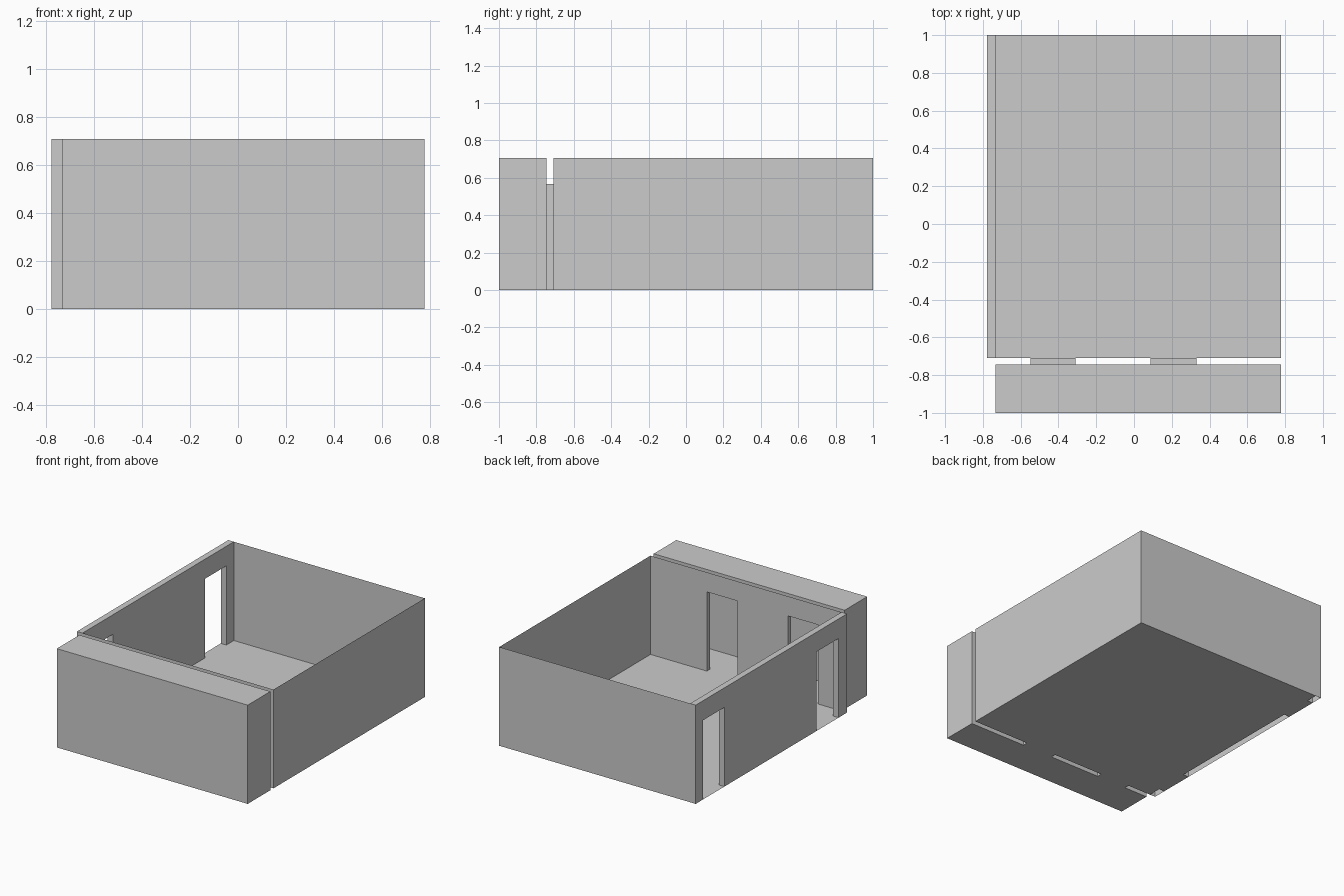
import bpy, bmesh
from mathutils import Vector

if "Cube" in bpy.data.objects:
    bpy.data.objects.remove(bpy.data.objects["Cube"])

H, DOOR_H = 0.706, 0.566
X0, XI, X1 = -0.777, -0.733, 0.777      # outer left, inner left, right
Y0, YB, YR, Y1 = -1.0, -0.745, -0.709, 1.0  # front, closet back, room front, back
FRONT_DOORS = [(-0.547, -0.31), (0.088, 0.332)]
SIDE_DOORS = [(-0.614, -0.364), (0.676, 0.915)]


def build(name, quads):
    bm = bmesh.new()
    for q in quads:
        bm.faces.new([bm.verts.new(p) for p in q])
    bmesh.ops.remove_doubles(bm, verts=bm.verts, dist=1e-5)
    me = bpy.data.meshes.new(name)
    bm.to_mesh(me)
    bm.free()
    ob = bpy.data.objects.new(name, me)
    bpy.context.collection.objects.link(ob)
    return ob


def upright(a, b, z0=0.0, z1=H):
    """Vertical sheet between two plan points."""
    return [(*a, z0), (*b, z0), (*b, z1), (*a, z1)]


def flat(xa, xb, ya, yb, z):
    return [(xa, ya, z), (xb, ya, z), (xb, yb, z), (xa, yb, z)]


def wall(a, b, doors, at):
    """Sheet from a to b with door openings; at(t) gives the plan point."""
    quads, t = [], a
    for d0, d1 in doors:
        quads.append(upright(at(t), at(d0)))
        quads.append(upright(at(d0), at(d1), DOOR_H, H))
        t = d1
    return quads + [upright(at(t), at(b))]


def reveals(doors, near, far):
    """Jambs, head and threshold joining two parallel sheets."""
    quads = []
    for d0, d1 in doors:
        for d in (d0, d1):
            quads.append(upright(near(d), far(d), 0, DOOR_H))
        for z in (0, DOOR_H):
            quads.append([(*near(d0), z), (*near(d1), z), (*far(d1), z), (*far(d0), z)])
    return quads


closet_line = lambda x: (x, YB)
room_line = lambda x: (x, YR)
inner_line = lambda y: (XI, y)
outer_line = lambda y: (X0, y)

# Main room: floor, thin back and right walls, front wall with two doors
build("room_floor", [flat(XI, X1, YR, Y1, 0)])
build("room_back_wall", [upright((XI, Y1), (X1, Y1))])
build("room_right_wall", [upright((X1, YR), (X1, Y1))])
build("room_front_wall", wall(XI, X1, FRONT_DOORS, room_line))

# Thick left wall: two sheets, top, ends, open underneath
build("left_wall",
      wall(YR, Y1, SIDE_DOORS, inner_line)
      + wall(YR, Y1, SIDE_DOORS, outer_line)
      + [flat(X0, XI, YR, Y1, H),
         upright((X0, YR), (XI, YR)),
         upright((X0, Y1), (XI, Y1))])
build("left_door_reveals", reveals(SIDE_DOORS, inner_line, outer_line))

# Roofed front closet and the doorways linking it to the room
build("closet_shell",
      [flat(XI, X1, Y0, YB, 0), flat(XI, X1, Y0, YB, H),
       upright((XI, Y0), (X1, Y0)),
       upright((XI, Y0), (XI, YB)),
       upright((X1, Y0), (X1, YB))])
build("closet_back_wall", wall(XI, X1, FRONT_DOORS, closet_line))
build("front_door_reveals", reveals(FRONT_DOORS, room_line, closet_line))
